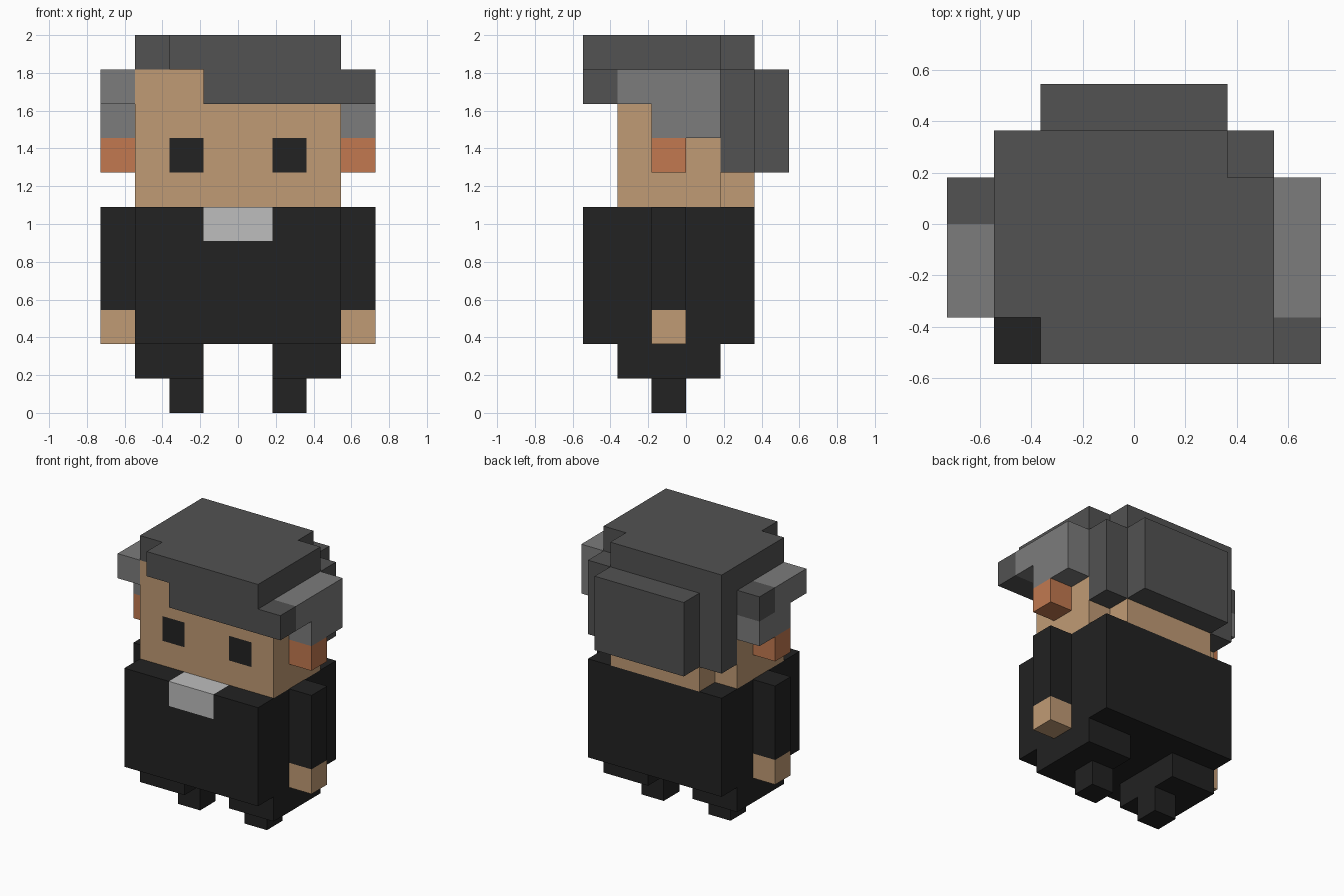
import bpy
import bmesh
from mathutils import Vector

cube = bpy.data.objects.get("Cube")
if cube:
    bpy.data.objects.remove(cube, do_unlink=True)

U = 2 / 11  # one block; the figure is eleven blocks tall


def make_material(name, hex_colour):
    """Flat material from an sRGB hex colour."""
    srgb = [int(hex_colour[i:i + 2], 16) / 255 for i in (0, 2, 4)]
    lin = [c / 12.92 if c <= 0.04045 else ((c + 0.055) / 1.055) ** 2.4 for c in srgb]
    mat = bpy.data.materials.new(name)
    mat.use_nodes = True
    mat.diffuse_color = (*lin, 1)
    bsdf = mat.node_tree.nodes["Principled BSDF"]
    bsdf.inputs["Base Color"].default_value = (*lin, 1)
    bsdf.inputs["Roughness"].default_value = 0.9
    return mat


SKIN = make_material("skin", "C09B75")
EAR = make_material("ear_pink", "C27950")
HAIR = make_material("dark_grey_hair", "525252")
GREY = make_material("light_grey_hair", "7C7C7C")
BLACK = make_material("black", "222222")
SHIRT = make_material("shirt_white", "BDBDBD")


def extrude(name, mat, points, depth, cuts=(), accent=None, rule=None):
    """Extrude a 3D outline (in blocks); optionally cut it and recolour faces by rule."""
    bm = bmesh.new()
    face = bm.faces.new([bm.verts.new(p) for p in points])
    new = bmesh.ops.extrude_face_region(bm, geom=[face])["geom"]
    bmesh.ops.translate(bm, vec=Vector(depth),
                        verts=[v for v in new if isinstance(v, bmesh.types.BMVert)])
    bmesh.ops.recalc_face_normals(bm, faces=bm.faces)
    for axis, value in cuts:
        normal = Vector((0, 0, 0))
        normal[axis] = 1
        bmesh.ops.bisect_plane(bm, geom=bm.verts[:] + bm.edges[:] + bm.faces[:],
                               plane_co=normal * value, plane_no=normal)
    if rule:
        for f in bm.faces:
            f.material_index = int(rule(f.calc_center_median()))
    bmesh.ops.scale(bm, vec=(U, U, U), verts=bm.verts)
    mesh = bpy.data.meshes.new(name)
    bm.to_mesh(mesh)
    bm.free()
    mesh.materials.append(mat)
    if accent:
        mesh.materials.append(accent)
    obj = bpy.data.objects.new(name, mesh)
    bpy.context.collection.objects.link(obj)
    return obj


def plan(name, mat, outline, z0, z1, **extra):
    """Floor-plan outline raised from z0 to z1."""
    return extrude(name, mat, [(x, y, z0) for x, y in outline], (0, 0, z1 - z0), **extra)


def side(name, mat, outline, x0, x1):
    """Side outline (y, z) extruded from x0 to x1."""
    return extrude(name, mat, [(x0, y, z) for y, z in outline], (x1 - x0, 0, 0))


def box(name, mat, x, y, z, **extra):
    outline = [(x[0], y[0]), (x[1], y[0]), (x[1], y[1]), (x[0], y[1])]
    return plan(name, mat, outline, *z, **extra)


# Torso with the shirt front showing at the neck
box("torso", BLACK, (-3, 3), (-3, 2), (2, 6), accent=SHIRT,
    cuts=[(0, -1), (0, 1), (1, -2), (2, 5)],
    rule=lambda c: abs(c.x) < 1 and c.y < -2 and c.z > 5)

# Head with two square eyes set into the face
box("head", SKIN, (-3, 3), (-2, 1), (6, 10), accent=BLACK,
    cuts=[(0, -2), (0, -1), (0, 1), (0, 2), (2, 7), (2, 8)],
    rule=lambda c: c.y < -1.99 and 1 < abs(c.x) < 2 and 7 < c.z < 8)
box("nape", SKIN, (-2, 2), (1, 2), (6, 7))

# Paired arms, hands, legs, feet and ears
for s, label in ((1, "left"), (-1, "right")):
    box(f"{label}_arm", BLACK, (3 * s, 4 * s), (-1, 0), (3, 6))
    box(f"{label}_hand", SKIN, (3 * s, 4 * s), (-1, 0), (2, 3))
    box(f"{label}_leg", BLACK, (s, 3 * s), (-2, 1), (1, 2))
    box(f"{label}_foot", BLACK, (s, 2 * s), (-1, 0), (0, 1))
    box(f"{label}_ear", EAR, (3 * s, 4 * s), (-1, 0), (7, 8))

# Hair: crown, swept fringe, back and bulge
plan("hair_crown", HAIR, [(-3, -2), (-2, -2), (-2, -3), (3, -3),
                          (3, 1), (2, 1), (2, 2), (-3, 2)], 10, 11)
box("hair_fringe", HAIR, (-1, 4), (-3, -2), (9, 10))
box("hair_back", HAIR, (-3, 3), (1, 2), (7, 10))
box("hair_back_bulge", HAIR, (-2, 2), (2, 3), (7, 10))

# Greying sides above the ears; the right one has a dark tuft
side("left_hair_side", GREY,
     [(-2, 9), (-1, 9), (-1, 8), (1, 8), (1, 10), (-2, 10)], 3, 4)
side("right_hair_side", GREY,
     [(-2, 9), (-1, 9), (-1, 8), (1, 8), (1, 9), (0, 9), (0, 10), (-2, 10)], -4, -3)
box("right_hair_tuft", HAIR, (-4, -3), (0, 1), (9, 10))
